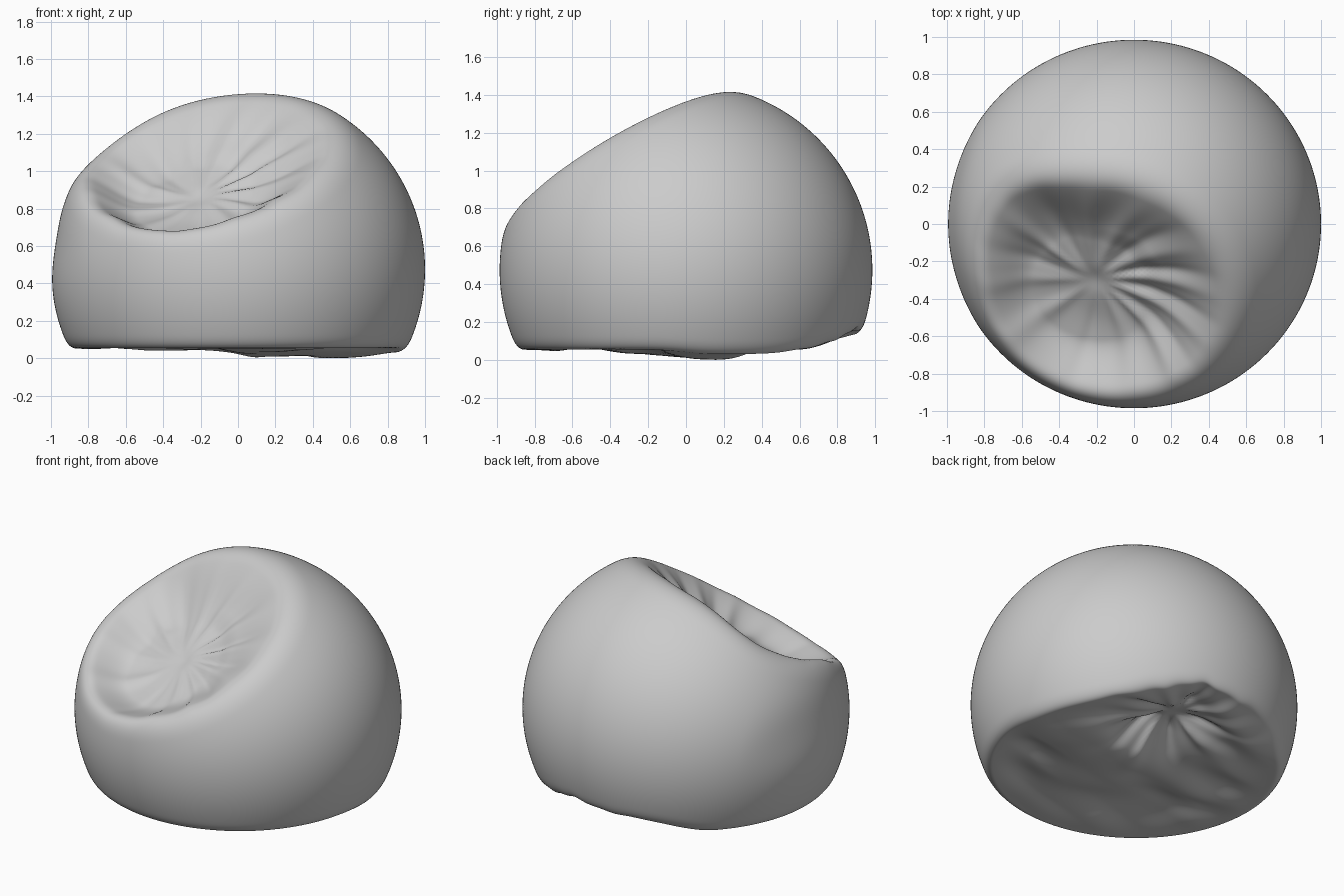
import bpy, bmesh, math
from mathutils import Vector, noise

if "Cube" in bpy.data.objects:
    bpy.data.objects.remove(bpy.data.objects["Cube"])

CENTRE = Vector((0, 0, 0.495))
RADII = (1.0, 0.985, 0.985)
SEAT_N = Vector((-0.21, -0.5, 0.84)).normalized()
SEAT_U = Vector((0, 0, 1)).cross(SEAT_N).normalized()
SEAT_V = SEAT_N.cross(SEAT_U)


def smooth(a, b, t):
    t = max(0.0, min(1.0, (t - a) / (b - a)))
    return t * t * (3 - 2 * t)


def soft_min(a, b, k):
    h = max(k - abs(a - b), 0) / k
    return min(a, b) - h * h * k / 4


def turn(ang, deg):
    """Signed angle from a direction given in degrees."""
    return (ang - math.radians(deg) + math.pi) % (2 * math.pi) - math.pi


def folds(ang, r, items, bend):
    """Sum of ridges fanning out from a gathered point: (degrees, width, height)."""
    return sum(height * math.exp(-(turn(ang + bend * r, deg) / math.radians(width)) ** 2)
               for deg, width, height in items)


SEAT_FOLDS = [(95, 7, .03), (75, 5, -.025), (62, 6, .03), (48, 4, -.025), (38, 5, .03),
              (24, 4, -.025), (12, 5, .03), (-2, 4, -.02), (-14, 5, .03), (-38, 8, .03),
              (-70, 6, -.015), (-115, 9, .03), (-150, 7, .02), (-170, 6, -.02),
              (170, 6, .03), (145, 8, -.03), (120, 7, .025)]
BASE_FOLDS = [(20, 9, .04), (-15, 8, -.03), (-50, 10, .04), (-85, 8, -.03), (-120, 10, .04),
              (-160, 9, -.03), (170, 8, .03), (130, 9, -.02), (90, 9, .03), (55, 8, -.02)]


# Height of the sunken seat along its normal, steepest at the front left lip
def seat_height(u, v):
    r, ang = math.hypot(u, v), math.atan2(v, u)
    w = 0.5 + 0.5 * math.cos(ang + math.radians(118))
    w = 0.5 + (w - 0.5) * smooth(0, 0.3, r)
    bowl = (0.12 + 0.05 * w) * (1 - smooth(0.05 + 0.43 * w, 0.76, r))
    rim = smooth(0.3, 0.7, r)
    lip = rim * (0.025 + 0.03 * w)
    sag = 0.10 * rim * math.exp(-(turn(ang, 165) / 0.5) ** 2)
    pu, pv = u + 0.075, v + 0.09
    pr, pa = math.hypot(pu, pv), math.atan2(pv, pu)
    envelope = 0.5 * smooth(0.02, 0.3, pr) * (1 - smooth(0.45, 0.8, pr))
    pucker = 0.015 * math.exp(-(pr / 0.07) ** 2)
    return 0.67 + lip - sag - bowl - pucker + envelope * folds(pa, pr, SEAT_FOLDS, 0.3)


# Height of the crumpled underside
def base_height(x, y):
    dx, dy = x - 0.12, y - 0.5
    r, ang = math.hypot(dx, dy), math.atan2(dy, dx)
    z = 0.075 + 0.09 * smooth(0.6, 0.95, y)
    z -= 0.05 * math.exp(-((x - 0.2) / 0.6) ** 2 - ((y - 0.1) / 0.18) ** 2)
    z -= 0.03 * math.exp(-((x - 0.6) / 0.35) ** 2 - ((y - 0.35) / 0.25) ** 2)
    z += 0.13 * math.exp(-(r / 0.26) ** 2)
    z += smooth(0.02, 0.2, r) * (1 - smooth(0.25, 0.65, r)) * folds(ang, r, BASE_FOLDS, 0.4)
    inner = 1 - smooth(0.6, 0.9, math.hypot(x, y))
    z += inner * (0.01 + 0.06 * noise.noise(Vector((x * 2 + y, y * 4.5 - x, 0.7))))
    return -soft_min(-z, -0.015, 0.04)


# Bean bag body: a fine ball, pressed in at the seat and flattened below
bm = bmesh.new()
bmesh.ops.create_icosphere(bm, subdivisions=7, radius=1)
for vert in bm.verts:
    p = Vector([c * s for c, s in zip(vert.co, RADII)])
    s = p.dot(SEAT_N)
    if s > 0.3:
        h = seat_height(p.dot(SEAT_U), p.dot(SEAT_V))
        p += SEAT_N * (soft_min(s, h, 0.11) - s)
    p += CENTRE
    if p.z < 0.4:
        p.z = -soft_min(-p.z, -base_height(p.x, p.y), 0.07)
    # slightly slack left side
    p.x += 0.015 * smooth(0.8, 1, -p.x) * math.exp(-((p.z - 0.65) / 0.2) ** 2)
    vert.co = p

low = min(v.co.z for v in bm.verts)
bmesh.ops.translate(bm, verts=bm.verts, vec=(0, 0, -low))
for f in bm.faces:
    f.smooth = True
mesh = bpy.data.meshes.new("bean_bag_body")
bm.to_mesh(mesh)
bm.free()
body = bpy.data.objects.new("bean_bag_body", mesh)
bpy.context.collection.objects.link(body)
